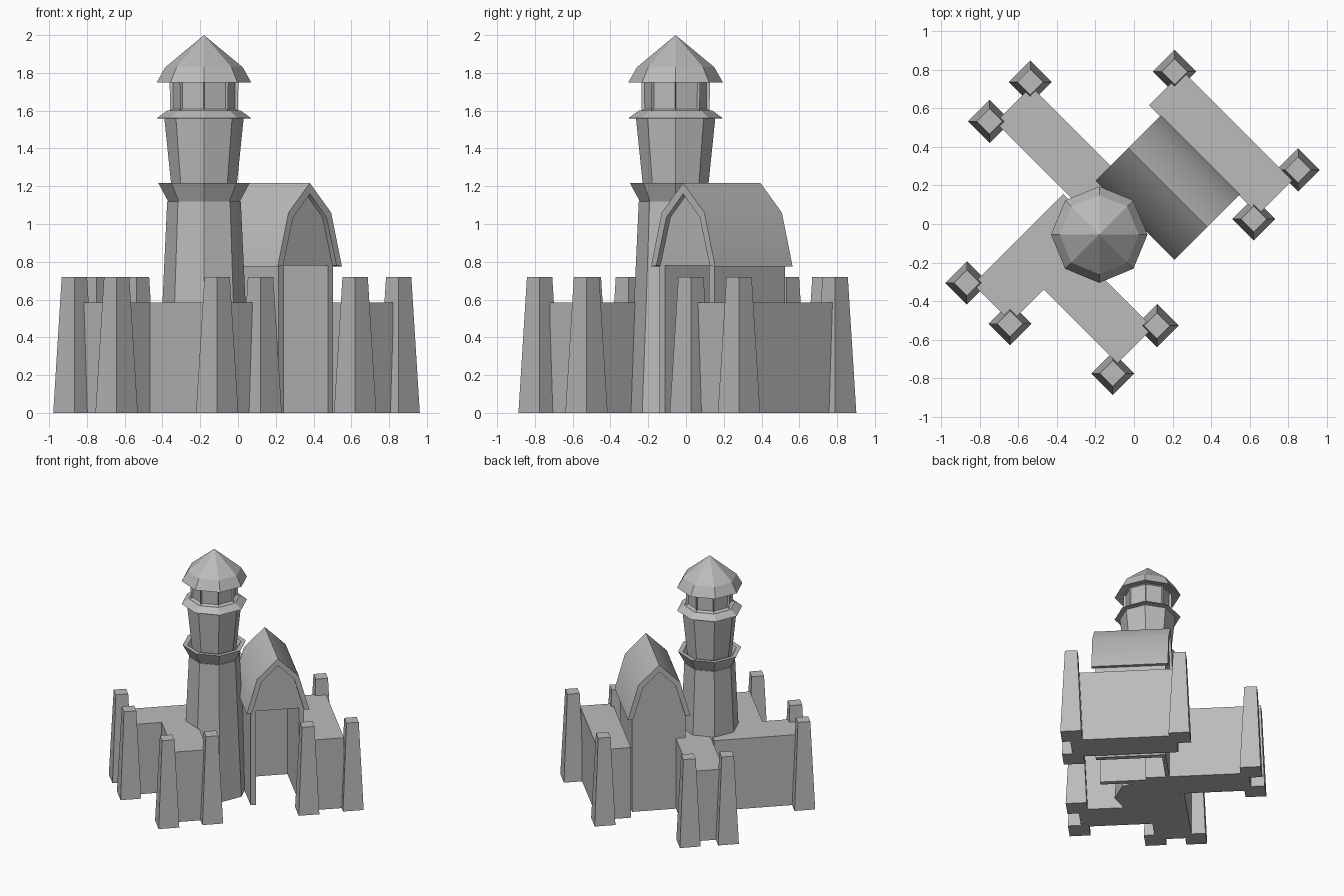
import bpy, bmesh, math
from mathutils import Matrix, Vector

cube = bpy.data.objects.get("Cube")
if cube:
    bpy.data.objects.remove(cube, do_unlink=True)

GREY = (0.5, 0.5, 0.5, 1.0)
stone = bpy.data.materials.new("grey_stone")
stone.use_nodes = True
stone.diffuse_color = GREY
stone.node_tree.nodes["Principled BSDF"].inputs["Base Color"].default_value = GREY

# The whole castle plan is turned an eighth of a circle
TURN = Matrix.Rotation(math.radians(-45), 4, 'Z')


def finish(bm, name, turned=True, smooth=None):
    bmesh.ops.recalc_face_normals(bm, faces=bm.faces)
    if turned:
        bm.transform(TURN)
    mesh = bpy.data.meshes.new(name)
    bm.to_mesh(mesh)
    bm.free()
    mesh.materials.append(stone)
    obj = bpy.data.objects.new(name, mesh)
    bpy.context.collection.objects.link(obj)
    if smooth:
        bpy.ops.object.select_all(action='DESELECT')
        obj.select_set(True)
        bpy.context.view_layer.objects.active = obj
        bpy.ops.object.shade_smooth_by_angle(angle=math.radians(smooth))
    return obj


def box(name, x0, x1, y0, y1, z0, z1):
    bm = bmesh.new()
    bmesh.ops.create_cube(bm, size=1)
    size = Matrix.Diagonal((x1 - x0, y1 - y0, z1 - z0, 1))
    middle = Vector(((x0 + x1) / 2, (y0 + y1) / 2, (z0 + z1) / 2))
    bm.transform(Matrix.Translation(middle) @ size)
    return finish(bm, name)


def extrude_outline(name, outline, x0, x1, smooth=None):
    """Extrude a (y, z) outline along the house axis."""
    bm = bmesh.new()
    face = bm.faces.new([bm.verts.new((x0, y, z)) for y, z in outline])
    out = bmesh.ops.extrude_face_region(bm, geom=[face])
    moved = [v for v in out["geom"] if isinstance(v, bmesh.types.BMVert)]
    bmesh.ops.translate(bm, verts=moved, vec=(x1 - x0, 0, 0))
    if face not in bm.faces:
        bm.faces.new([v for v in bm.verts if v not in moved])
    return finish(bm, name, smooth=smooth)


def lathe(name, profile, panels=False):
    """Eight-sided tower part from (radius, height) pairs."""
    bm = bmesh.new()
    rings = []
    for r, z in profile:
        rings.append([bm.verts.new((r * math.cos(i * math.pi / 4) + TX,
                                    r * math.sin(i * math.pi / 4) + TY, z))
                      for i in range(8)])
    sides = []
    for a, b in zip(rings, rings[1:]):
        for i in range(8):
            j = (i + 1) % 8
            sides.append(bm.faces.new((a[i], a[j], b[j], b[i])))
    bm.faces.new(rings[0])
    bm.faces.new(rings[-1])
    bmesh.ops.recalc_face_normals(bm, faces=bm.faces)
    if panels:
        bmesh.ops.inset_individual(bm, faces=sides, thickness=0.012, depth=-0.015)
    bmesh.ops.remove_doubles(bm, verts=bm.verts, dist=0.0005)
    return finish(bm, name, turned=False)


# Wall blocks
WALL = 0.585
box("back_wall_block", -0.88, -0.1, -0.135, 0.127, 0, WALL)
box("right_wall_block", -0.37, -0.09, -0.81, -0.15, 0, WALL)
box("front_wall_block", -0.1, 0.45, -0.57, -0.31, 0, WALL)
box("left_wall_block", -0.38, 0.42, 0.49, 0.74, 0, WALL)

# Tapered corner posts
posts = [(-0.9, 0.14), (-0.905, -0.153), (-0.397, -0.828), (-0.089, -0.82),
         (0.47, -0.626), (0.457, -0.288), (-0.41, 0.707), (0.403, 0.8), (0.42, 0.457)]
for n, (px, py) in enumerate(posts, 1):
    bm = bmesh.new()
    bmesh.ops.create_cone(bm, cap_ends=True, segments=4, radius1=0.112, radius2=0.067,
                          depth=0.72,
                          matrix=Matrix.Translation((px, py, 0.36))
                          @ Matrix.Rotation(math.radians(45), 4, 'Z'))
    finish(bm, f"corner_post_{n}")

# Gatehouse: open front and floor, two side walls and a back wall
HY = 0.258
box("house_side_wall_right", -0.27, 0.25, HY - 0.205, HY - 0.165, 0, 0.8)
box("house_side_wall_left", -0.27, 0.25, HY + 0.165, HY + 0.205, 0, 0.8)
box("house_back_wall", -0.28, -0.25, HY - 0.205, HY + 0.205, 0, 0.8)

outer = [(-0.24, 0.775), (-0.16, 1.06), (0, 1.217), (0.16, 1.06), (0.24, 0.775)]
inner = [(-0.2, 0.78), (-0.125, 1.035), (0, 1.16), (0.125, 1.035), (0.2, 0.78)]
outer = [(y + HY, z) for y, z in outer]
inner = [(y + HY, z) for y, z in inner]
extrude_outline("house_roof", outer + inner[::-1], -0.3, 0.28, smooth=60)
extrude_outline("front_gable", inner, 0.23, 0.25)
extrude_outline("back_gable", inner, -0.28, -0.25)

# Round tower
TX, TY = -0.18, -0.055
lathe("tower_shaft", [(0.25, 0), (0.22, 0.58), (0.195, 1.12)])
lathe("lower_gallery", [(0.19, 1.12), (0.242, 1.217), (0.205, 1.215), (0.17, 1.16)])
lathe("upper_shaft", [(0.165, 1.15), (0.175, 1.22), (0.21, 1.56)])
lathe("upper_gallery", [(0.2, 1.557), (0.25, 1.56), (0.195, 1.6)])
lathe("lantern", [(0.18, 1.6), (0.182, 1.77)], panels=True)
lathe("tower_roof", [(0.17, 1.77), (0.25, 1.75), (0.205, 1.83), (0.0, 2.0)])
